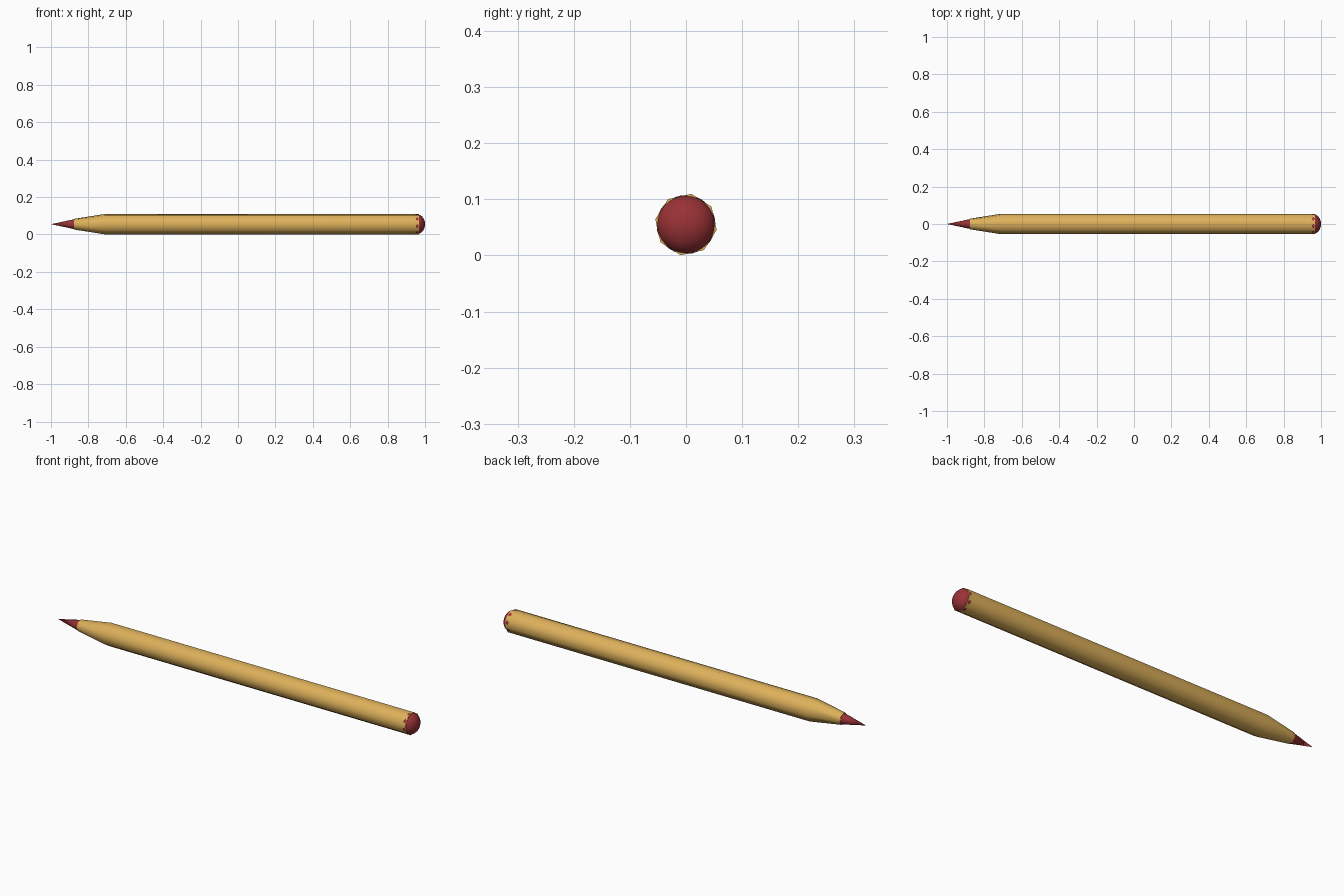
import bpy, bmesh, math

if "Cube" in bpy.data.objects:
    bpy.data.objects.remove(bpy.data.objects["Cube"])

CZ = 0.055   # height of the pencil's axis


def material(name, rgb):
    m = bpy.data.materials.new(name)
    m.diffuse_color = (*rgb, 1)
    m.use_nodes = True
    m.node_tree.nodes["Principled BSDF"].inputs["Base Color"].default_value = m.diffuse_color
    return m


yellow = material("warm yellow", (0.73, 0.44, 0.105))
red = material("dark red", (0.32, 0.032, 0.036))


def lathe(name, profile, sides, turn, mat, angle):
    """Spin (x, radius) points around the x axis; radius 0 closes to a point."""
    bm = bmesh.new()
    rings = []
    for x, r in profile:
        n = 1 if r == 0 else sides
        rings.append([bm.verts.new((x,
                                    r * math.cos(turn + math.tau * i / sides),
                                    CZ + r * math.sin(turn + math.tau * i / sides)))
                      for i in range(n)])
    for a, b in zip(rings, rings[1:]):
        for i in range(sides):
            j = (i + 1) % sides
            quad = [a[i % len(a)], a[j % len(a)], b[j % len(b)], b[i % len(b)]]
            bm.faces.new(list(dict.fromkeys(quad)))
    for ring in (rings[0], rings[-1]):
        if len(ring) > 1:
            bm.faces.new(ring)
    bmesh.ops.recalc_face_normals(bm, faces=bm.faces)
    me = bpy.data.meshes.new(name)
    bm.to_mesh(me)
    bm.free()
    me.materials.append(mat)
    ob = bpy.data.objects.new(name, me)
    bpy.context.collection.objects.link(ob)
    bpy.ops.object.select_all(action='DESELECT')
    ob.select_set(True)
    bpy.context.view_layer.objects.active = ob
    bpy.ops.object.shade_smooth_by_angle(angle=math.radians(angle))


# Eight-sided wooden barrel with sharpened taper
lathe("barrel", [(-0.876, 0.029), (-0.71, 0.0555), (0.968, 0.0555)],
      8, math.radians(35), yellow, 50)

# Pointed lead
lathe("lead_tip", [(-1.0, 0), (-0.87, 0.0275), (-0.84, 0.0275)], 16, 0, red, 40)

# Rounded end cap
dome = [(0.958 + 0.042 * math.sin(t), 0.0525 * math.cos(t))
        for t in (math.radians(a) for a in range(0, 90, 10))]
lathe("end_cap", [(0.94, 0.05)] + dome + [(1.0, 0)], 32, 0, red, 50)
